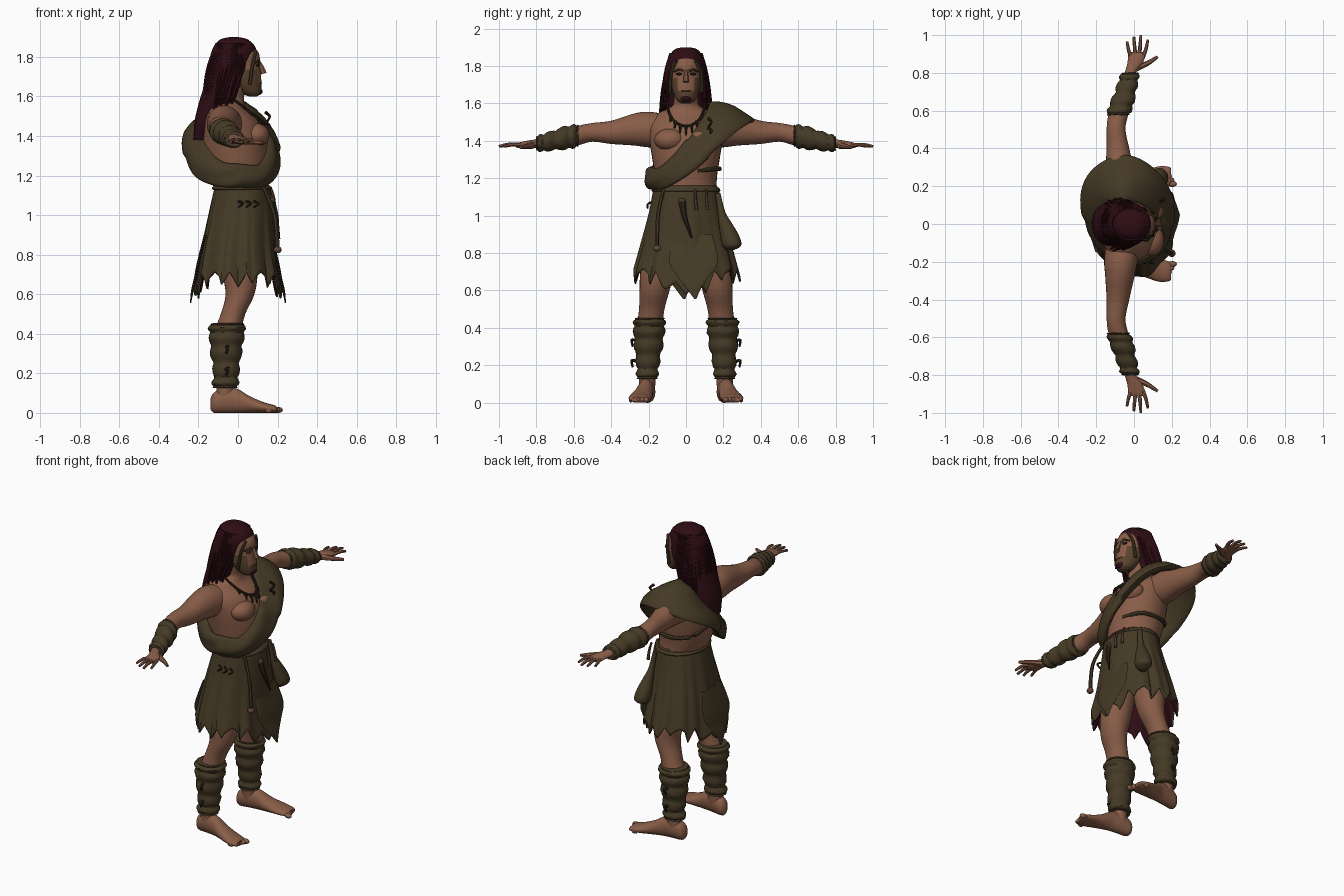
import bpy, bmesh, random
from math import sin, cos, pi, tau
from mathutils import Vector, Matrix

random.seed(4)
if "Cube" in bpy.data.objects:
    bpy.data.objects.remove(bpy.data.objects["Cube"])


def material(name, *rgb):
    m = bpy.data.materials.new(name)
    m.use_nodes = True
    m.diffuse_color = (*rgb, 1)
    m.node_tree.nodes["Principled BSDF"].inputs["Base Color"].default_value = (*rgb, 1)
    return m


skin = material("tan skin", .25, .11, .065)
hide = material("olive hide", .06, .042, .019)
hair = material("dark red hair", .027, .004, .007)
beard = material("brown stubble", .1, .055, .028)
dark = material("dark cord", .025, .016, .009)
bone = material("rusty bone", .13, .06, .04)


def finish(name, bm, *mats, angle=50):
    bmesh.ops.recalc_face_normals(bm, faces=bm.faces)
    mesh = bpy.data.meshes.new(name)
    bm.to_mesh(mesh)
    bm.free()
    ob = bpy.data.objects.new(name, mesh)
    bpy.context.collection.objects.link(ob)
    for m in mats:
        mesh.materials.append(m)
    bpy.ops.object.select_all(action='DESELECT')
    ob.select_set(True)
    bpy.context.view_layer.objects.active = ob
    bpy.ops.object.shade_smooth_by_angle(angle=angle * pi / 180)
    return ob


def smooth_path(rows, steps=5, closed=False):
    """Catmull-Rom interpolation through rows of numbers"""
    n, out = len(rows), []
    pick = (lambda i: rows[i % n]) if closed else (lambda i: rows[max(0, min(n - 1, i))])
    for i in range(n if closed else n - 1):
        for k in range(steps):
            t = k / steps
            out.append([b + t / 2 * (c - a + t * (2*a - 5*b + 4*c - d + t * (3*(b - c) + d - a)))
                        for a, b, c, d in zip(pick(i - 1), pick(i), pick(i + 1), pick(i + 2))])
    return out if closed else out + [list(rows[-1])]


def bridge(bm, rings, cap=True, closed=False):
    for i in range(len(rings) if closed else len(rings) - 1):
        a, b = rings[i], rings[(i + 1) % len(rings)]
        for j in range(len(a)):
            k = (j + 1) % len(a)
            bm.faces.new((a[j], a[k], b[k], b[j]))
    if cap and not closed:
        bm.faces.new(rings[0])
        bm.faces.new(rings[-1])


AXES = {'x': ((0, 1, 0), (0, 0, 1)), 'y': ((1, 0, 0), (0, 0, 1)), 'z': ((1, 0, 0), (0, 1, 0))}


def loft(name, axis, rows, *mats, side=1, segs=28, rib=0, ribs=1, steps=5):
    """Rows are x, y, z and two radii; rib adds bulging wraps"""
    bm, rings = bmesh.new(), []
    u, v = map(Vector, AXES[axis])
    path = smooth_path(rows, steps)
    for i, (x, y, z, a, b) in enumerate(path):
        bulge = rib * abs(sin(pi * ribs * i / (len(path) - 1)))
        rings.append([])
        for j in range(segs):
            t = tau * j / segs
            p = Vector((x, y * side, z)) + u * cos(t) * (a + bulge) + v * sin(t) * (b + bulge)
            if rib:
                p += Vector((random.uniform(-1, 1), random.uniform(-1, 1), 0)) * rib * .2
            rings[-1].append(bm.verts.new(p))
    bridge(bm, rings)
    return finish(name, bm, *mats)


def tubes(name, strands, mat, segs=7):
    """Each strand is a path with a start and an end radius"""
    bm = bmesh.new()
    for pts, r0, r1 in strands:
        path = [Vector(p) for p in smooth_path(pts, 4)]
        rings = []
        for i, p in enumerate(path):
            d = path[min(i + 1, len(path) - 1)] - path[max(i - 1, 0)]
            n = d.cross(Vector((.3, .9, .2)) if abs(d.normalized().y) < .8 else Vector((1, 0, 0))).normalized()
            m = d.cross(n).normalized()
            r = r0 + (r1 - r0) * i / (len(path) - 1)
            rings.append([bm.verts.new(p + r * (n * cos(tau*j/segs) + m * sin(tau*j/segs))) for j in range(segs)])
        bridge(bm, rings)
    return finish(name, bm, mat)


def blobs(name, items, mat):
    """Each item is a centre and a size"""
    bm = bmesh.new()
    for c, s in items:
        bmesh.ops.create_uvsphere(bm, u_segments=16, v_segments=10, radius=1,
                                  matrix=Matrix.Translation(c) @ Matrix.Diagonal((*s, 1)))
    return finish(name, bm, mat)


# Torso and neck
loft("torso", 'z', [(.02, 0, .95, .14, .16), (.02, 0, 1.1, .13, .165), (0, 0, 1.2, .15, .165),
                    (-.01, 0, 1.3, .165, .18), (-.02, 0, 1.4, .165, .195), (-.04, 0, 1.48, .145, .2),
                    (-.06, 0, 1.54, .105, .16), (-.05, 0, 1.58, .08, .085), (-.03, 0, 1.62, .065, .07),
                    (0, 0, 1.7, .06, .065)], skin, segs=36)
blobs("chest_muscles", [((.09, s * .085, 1.405), (.07, .085, .06)) for s in (-1, 1)], skin)

# Head, with stubble on the jaw
head = loft("head", 'z', [(.075, 0, 1.6, .02, .025), (.065, 0, 1.62, .052, .052), (.035, 0, 1.68, .083, .075),
                          (.02, 0, 1.75, .09, .08), (.01, 0, 1.82, .095, .08), (0, 0, 1.88, .05, .05)],
            skin, beard, segs=40)
for f in head.data.polygons:
    c = f.center
    f.material_index = int(c.z < 1.67 or (c.z < 1.74 and abs(c.y) > .045))
tubes("nose", [([(.105, 0, 1.775), (.12, 0, 1.745), (.13, 0, 1.715)], .009, .017)], skin)
blobs("chin_beard", [((.095, 0, 1.625), (.03, .035, .02))], hair)
blobs("mouth", [((.112, 0, 1.668), (.01, .027, .006))], bone)
blobs("eyes", [((.1, s * .036, 1.757), (.012, .017, .007)) for s in (-1, 1)], dark)
tubes("brows", [([(.107, s * .014, 1.772), (.104, s * .038, 1.78), (.085, s * .062, 1.77)], .008, .005)
                for s in (-1, 1)], beard)
tubes("temple_braids", [([(.09, s * .05, 1.83), (.075, s * .08, 1.76), (.06, s * .085, 1.66)], .008, .01)
                        for s in (-1, 1)], hide)

# Hair cap, back fall and loose locks
loft("hair_mass", 'z', [(-.02, 0, 1.9, .02, .02), (-.02, 0, 1.885, .075, .065), (-.02, 0, 1.83, .113, .1),
                        (-.045, 0, 1.74, .107, .112), (-.075, 0, 1.65, .098, .12), (-.105, 0, 1.56, .095, .12),
                        (-.155, 0, 1.47, .065, .105), (-.185, 0, 1.38, .04, .065)], hair, segs=32)
locks = []
for i in range(64):
    t = pi * (.3 + 1.4 * i / 63)
    c, s, w = cos(t), sin(t), random.uniform(.9, 1.1)
    end = 1.5 - .08 * max(0, -c) + random.uniform(-.04, .05)
    locks.append(([(-.02 + .08 * c, .075 * s, 1.865), (-.035 + .11 * c, .108 * s, 1.76),
                   (-.07 + .1 * c, .122 * s * w, 1.64), (-.1 + .095 * c, .135 * s * w, end)], .015, .003))
tubes("hair_locks", locks, hair, 6)

# Arms, hands and wrist wraps
for s, label in ((1, "left"), (-1, "right")):
    loft(label + "_arm", 'y', [(-.06, .1, 1.45, .09, .09), (-.07, .2, 1.46, .088, .095),
                               (-.075, .28, 1.46, .077, .085), (-.085, .4, 1.445, .06, .062),
                               (-.095, .5, 1.445, .05, .05), (-.085, .57, 1.43, .052, .052),
                               (-.06, .65, 1.415, .05, .05), (-.035, .74, 1.395, .035, .036),
                               (-.02, .8, 1.385, .03, .024), (.005, .85, 1.38, .04, .02),
                               (.015, .895, 1.376, .046, .014), (.017, .91, 1.375, .04, .01)], skin, side=s)
    tubes(label + "_fingers", [([(.017 + k * .02, s * .885, 1.376), (.018 + k * .03, s * (tip - .05), 1.38),
                                 (.018 + k * .037, s * tip, 1.37)], .0125, .007)
                               for k, tip in ((-1.5, .965), (-.5, .99), (.5, 1), (1.5, .975))], skin)
    tubes(label + "_thumb", [([(.01, s * .825, 1.375), (.07, s * .85, 1.37), (.125, s * .885, 1.365)], .02, .008)], skin)
    loft(label + "_wrist_wrap", 'y', [(-.085, .575, 1.428, .045, .045), (-.08, .59, 1.425, .056, .054),
                                      (-.06, .65, 1.415, .055, .054), (-.035, .74, 1.395, .045, .042),
                                      (-.022, .79, 1.386, .042, .036), (-.02, .8, 1.385, .032, .026)],
         hide, side=s, rib=.011, ribs=6, steps=8)

# Legs, feet and shin wraps
    loft(label + "_leg", 'z', [(0, .11, .95, .1, .09), (.01, .15, .72, .09, .092), (.01, .168, .6, .073, .08),
                               (-.025, .183, .5, .062, .068), (-.055, .195, .4, .068, .068),
                               (-.06, .2, .3, .062, .062), (-.06, .205, .2, .048, .048),
                               (-.065, .208, .06, .045, .042)], skin, side=s)
    loft(label + "_foot", 'x', [(-.14, .2, .045, .015, .025), (-.12, .203, .052, .038, .052),
                                (-.06, .21, .065, .043, .065), (0, .218, .06, .043, .06),
                                (.06, .23, .042, .052, .042), (.13, .245, .027, .06, .027),
                                (.18, .25, .02, .054, .02), (.195, .25, .017, .045, .014)], skin, side=s)
    blobs(label + "_toes", [((.203 - k * .012, s * (.212 + k * .021), .015),
                             (.024 - k * .001, .016 - k * .0015, .015)) for k in range(5)], skin)
    loft(label + "_shin_wrap", 'z', [(-.05, .193, .455, .06, .06), (-.055, .195, .44, .083, .077),
                                     (-.057, .197, .39, .08, .076), (-.06, .2, .3, .069, .067),
                                     (-.06, .205, .2, .056, .053), (-.065, .207, .14, .058, .05),
                                     (-.065, .207, .125, .045, .04)], hide, side=s, rib=.012, ribs=7, steps=8)
    tubes(label + "_wrap_ties", [([(-.06, s * .265, z), (-.05, s * .29, z + .005), (-.06, s * .285, z - .03)],
                                  .009, .006) for z in (.33, .22)], dark)

# Ragged skirt with a dark lining
bm, rings, cols = bmesh.new(), [], 128
hem = []
for j in range(cols):
    point = max(0, abs(cos(tau * j / cols + .0)) - .8) / .2
    tooth = abs((j % 8) - 4) / 4
    hem.append(.715 - .075 * point - tooth * (.06 + .03 * sin(j // 8 * 2.3)))
rows = smooth_path([(.02, .13, .165, 0), (.022, .145, .178, .07), (.012, .168, .205, .35),
                    (0, .195, .25, .72), (0, .22, .285, 1)], 5)
for cx, rx, ry, f in rows:
    ring = []
    for j in range(cols):
        t = tau * j / cols
        fold = 1 + .03 * f * sin(9 * t)
        ring.append(bm.verts.new((cx + rx * cos(t) * fold, ry * sin(t) * fold, 1.16 + (hem[j] - 1.16) * f)))
    rings.append(ring)
bridge(bm, rings, cap=False)
skirt = finish("skirt", bm, hide, hair)
shell = skirt.modifiers.new("lining", 'SOLIDIFY')
shell.thickness, shell.offset, shell.material_offset = .01, -1, 1

# Pointed flaps at the front and the back of the hem
for label, s, y in (("front_flap", 1, .04), ("back_flap", -1, -.02)):
    loft(label, 'z', [(s * .165, y, .9, .008, .1), (s * .2, y, .76, .008, .13), (s * .215, y, .68, .008, .09),
                      (s * .23, y, .62, .007, .045), (s * .24, y + .01, .555, .003, .006)], hide, segs=16)

# Hide sash over the left shoulder
band = smooth_path([(0, -.19, 1.2, .06), (.12, -.13, 1.2, .06), (.175, -.01, 1.285, .075), (.15, .1, 1.4, .09),
                    (.07, .2, 1.51, .11), (-.05, .245, 1.555, .13), (-.165, .19, 1.5, .125),
                    (-.205, .06, 1.4, .11), (-.185, -.08, 1.27, .08), (-.1, -.165, 1.21, .065)], 7, True)
bm, rings = bmesh.new(), []
for i, (x, y, z, w) in enumerate(band):
    p = Vector((x, y, z))
    d = (Vector(band[(i + 1) % len(band)][:3]) - Vector(band[i - 1][:3])).normalized()
    n = p - Vector((-.03, .1 if z > 1.35 else .02, 1.2))
    n = (n - d * n.dot(d)).normalized()
    b = d.cross(n)
    ring = []
    for j in range(20):
        t = tau * j / 20
        thick = .028 + .006 * sin(3 * t + i * .25) + random.uniform(0, .003)
        ring.append(bm.verts.new(p + n * thick * cos(t) + b * w * sin(t)))
    rings.append(ring)
bridge(bm, rings, closed=True)
finish("shoulder_sash", bm, hide, angle=60)
tubes("side_strap", [([(.135, .06, 1.24), (.08, .155, 1.25), (-.02, .18, 1.25), (-.12, .135, 1.26),
                       (-.17, .03, 1.3)], .012, .012)], hide)
tubes("sash_charms", [([(.14, .12, z), (.16, .135, z - .02), (.15, .12, z - .045)], .009, .005)
                      for z in (1.52, 1.47, 1.42)], dark)

# Necklace of teeth
arc = [(-.04 + .155 * sin(pi * k / 10), -.1 * cos(pi * k / 10), 1.6 - .12 * sin(pi * k / 10)) for k in range(11)]
tubes("necklace_cord", [(arc, .007, .007)], dark)
tubes("necklace_teeth", [([(x, y, z), (x + .015, y, z - .02), (x + .018, y * 1.1, z - .055)], .01, .003)
                         for x, y, z in arc[2:9]], dark)

# Belt, pouch and hanging tools
loft("belt", 'z', [(.02, 0, 1.125, .14, .175), (.02, 0, 1.135, .152, .184), (.02, 0, 1.15, .14, .175)], hide)
loft("pouch", 'z', [(.13, .235, .815, .02, .02), (.135, .245, .84, .045, .05), (.13, .235, .89, .045, .05),
                    (.12, .21, .96, .03, .035), (.11, .19, 1.02, .018, .02), (.1, .17, 1.12, .012, .014)], hide)
tubes("club_handle", [([(.13, -.12, 1.14), (.185, -.15, 1.0), (.2, -.155, .83)], .009, .012)], hide)
blobs("club_knob", [((.2, -.155, .825), (.02, .02, .018))], bone)
tubes("horn_knife", [([(.17, -.02, 1.07), (.19, -.01, 1.0), (.2, .01, .94), (.21, .03, .88)], .02, .004)], dark)
blobs("knife_pommel", [((.17, -.02, 1.075), (.018, .02, .018))], hide)
tubes("belt_cords", [([(.165, y, 1.14), (.18, y, 1.09), (.185, y + .005, 1.03)], .006, .01)
                     for y in (.05, .11)], bone)
tubes("side_loops", [([(x, -.19, 1.07), (x + .025, -.205, 1.06), (x, -.205, 1.04)], .006, .005)
                     for x in (0, .04, .08)], dark)
